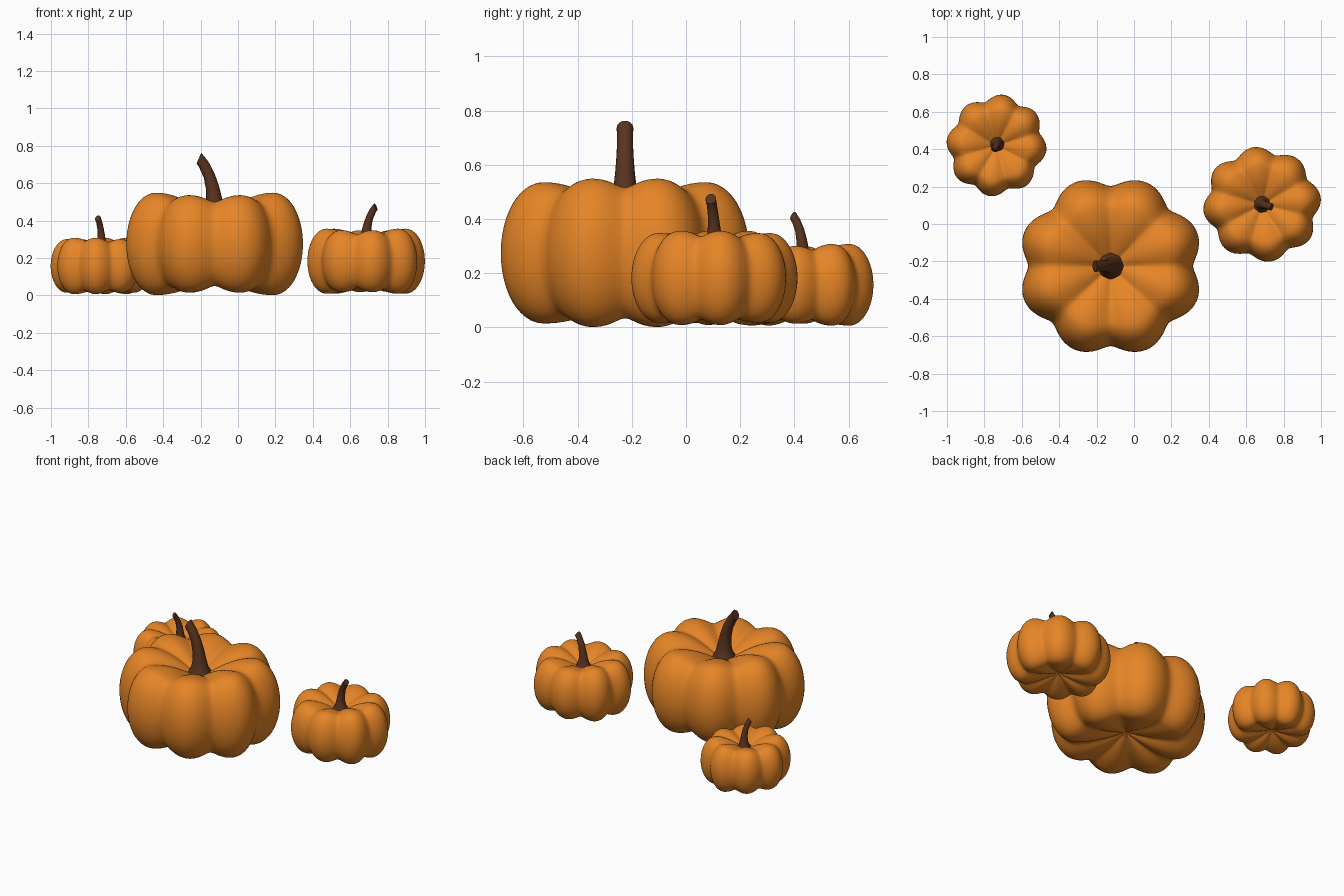
import bpy, bmesh
from math import sin, cos, pi, sqrt, radians
from mathutils import Vector

if "Cube" in bpy.data.objects:
    bpy.data.objects.remove(bpy.data.objects["Cube"], do_unlink=True)


def material(name, rgb):
    mat = bpy.data.materials.new(name)
    mat.use_nodes = True
    mat.diffuse_color = (*rgb, 1)
    mat.node_tree.nodes["Principled BSDF"].inputs["Base Color"].default_value = (*rgb, 1)
    return mat


orange = material("pumpkin orange", (0.79, 0.235, 0.02))
brown = material("stem brown", (0.1, 0.033, 0.013))


def skin(name, rings, start, end, mat):
    """Join closed rings of points into one smooth surface, closed by a point at each end."""
    bm = bmesh.new()
    loops = [[bm.verts.new(p) for p in ring] for ring in rings]
    n = len(loops[0])
    for low, high in zip(loops, loops[1:]):
        for i in range(n):
            j = (i + 1) % n
            bm.faces.new((low[i], low[j], high[j], high[i]))
    first, last = bm.verts.new(start), bm.verts.new(end)
    for i in range(n):
        j = (i + 1) % n
        bm.faces.new((first, loops[0][j], loops[0][i]))
        bm.faces.new((last, loops[-1][i], loops[-1][j]))
    bmesh.ops.recalc_face_normals(bm, faces=bm.faces)
    mesh = bpy.data.meshes.new(name)
    bm.to_mesh(mesh)
    bm.free()
    mesh.materials.append(mat)
    return mesh


# Ribbed body: eight lobes, each a rounded section that dips to the middle
LOBES, SIDES, STEPS = 8, 128, 12
MID, TOP_DIMPLE, BOTTOM_DIMPLE = 0.275, 0.125, 0.17
SOFT = 0.05


def body_point(angle, u):
    """u runs from -2 (bottom middle) through 0 (widest) to 2 (top middle)."""
    wave = sqrt(sin(angle * LOBES / 2) ** 2 + SOFT)
    rib = (wave - sqrt(SOFT)) / (sqrt(1 + SOFT) - sqrt(SOFT))
    outer = 0.432 + 0.057 * rib
    peak = 0.30 + 0.03 * rib
    height = (0.233 + 0.034 * rib) * (1 + 0.035 * cos(2 * angle))
    if abs(u) <= 1:
        r = peak + (outer - peak) * cos(u * pi / 2)
        z = height * sin(u * pi / 2)
    else:
        t = 2 - abs(u)
        r = peak * t
        dimple = TOP_DIMPLE if u > 0 else BOTTOM_DIMPLE
        z = (dimple + (height - dimple) * sin(t * pi / 2)) * (1 if u > 0 else -1)
    return Vector((1.02 * r * cos(angle), 0.99 * r * sin(angle), MID + z))


rings = [[body_point(2 * pi * i / SIDES, k / STEPS) for i in range(SIDES)]
         for k in range(-2 * STEPS + 1, 2 * STEPS)]
body = skin("pumpkin_body", rings, (0, 0, MID - BOTTOM_DIMPLE), (0, 0, MID + TOP_DIMPLE), orange)

# Stem: flared foot, curved neck, slanted blunt tip (x, z, radius)
path = [(0, 0.41, 0.078), (0, 0.437, 0.07), (0, 0.465, 0.054), (-0.002, 0.51, 0.043),
        (-0.011, 0.575, 0.036), (-0.029, 0.64, 0.031), (-0.058, 0.70, 0.029),
        (-0.084, 0.734, 0.031)]
stem_rings = []
for k, (x, z, radius) in enumerate(path):
    before, after = path[max(k - 1, 0)], path[min(k + 1, len(path) - 1)]
    along = Vector((after[0] - before[0], 0, after[1] - before[1])).normalized()
    if k == len(path) - 1:
        along = Vector((-0.92, 0, 0.4)).normalized()
    across = Vector((along.z, 0, -along.x))
    stem_rings.append([Vector((x, 0, z)) + radius * (across * cos(a) + Vector((0, sin(a), 0)))
                       for a in (2 * pi * i / 20 for i in range(20))])
stem = skin("pumpkin_stem", stem_rings, (0, 0, path[0][1]),
            (path[-1][0], 0, path[-1][1]), brown)

# Place the three pumpkins: name, position, size, turn and stem tilt in degrees
for name, place, size, turn, tilt in (
        ("large_pumpkin", (-0.125, -0.225, 0), 1, 0, 0),
        ("left_pumpkin", (0.685, 0.105, 0.008), 0.635, 165, 0),
        ("right_pumpkin", (-0.735, 0.42, 0.006), 0.55, 61, 2.5)):
    for part, mesh, lean in (("body", body, 0), ("stem", stem, tilt)):
        obj = bpy.data.objects.new(f"{name}_{part}", mesh)
        bpy.context.collection.objects.link(obj)
        obj.location = place
        obj.scale = (size, size, size)
        obj.rotation_euler = (0, radians(lean), radians(turn))
        obj.select_set(True)
        bpy.context.view_layer.objects.active = obj
bpy.ops.object.shade_smooth_by_angle(angle=radians(50))
